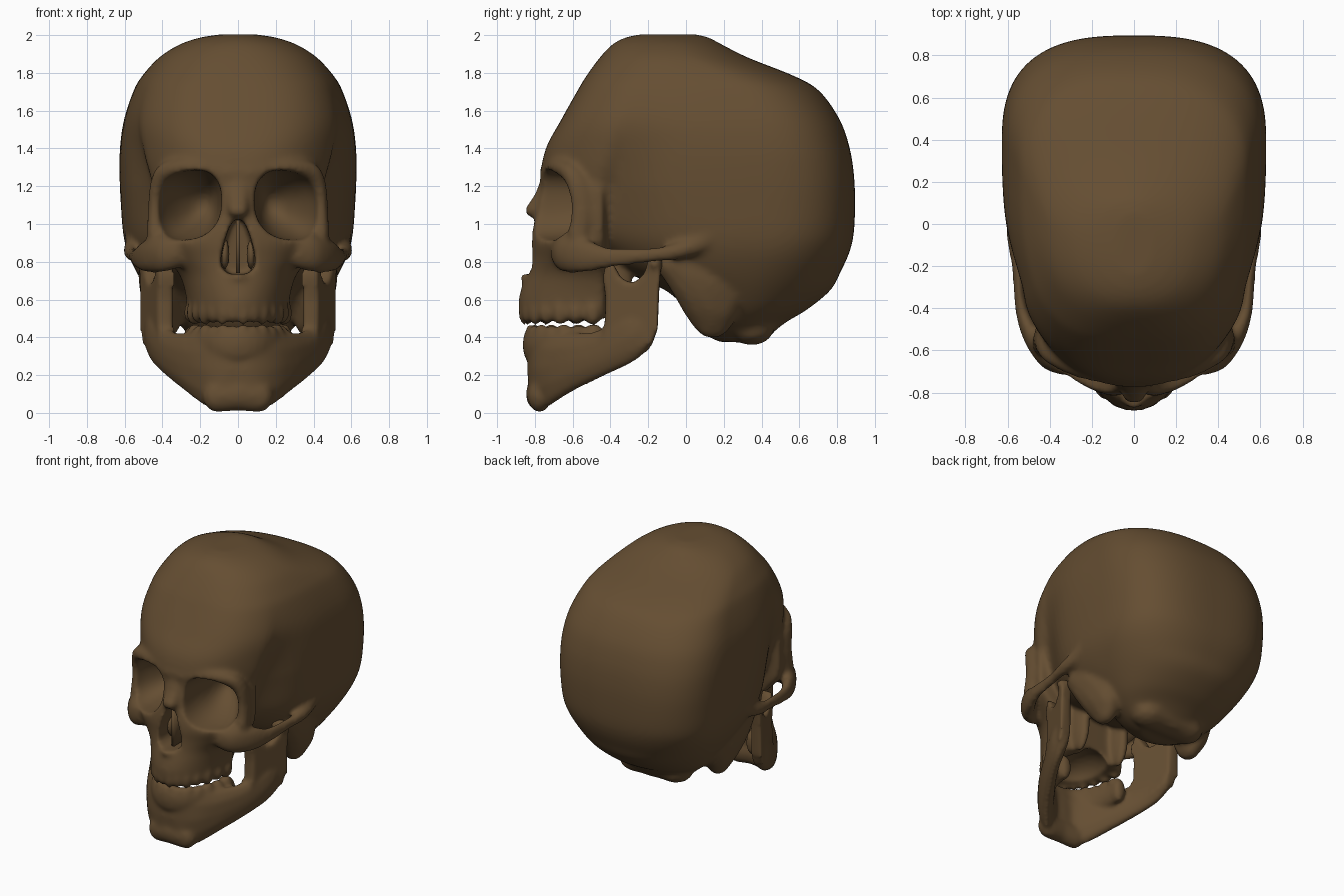
import bpy, bmesh, math
from mathutils import Matrix

if "Cube" in bpy.data.objects:
    bpy.data.objects.remove(bpy.data.objects["Cube"])

bone = bpy.data.materials.new("brown_bone")
bone.diffuse_color = (0.13, 0.076, 0.032, 1)
bone.use_nodes = True
bone.node_tree.nodes["Principled BSDF"].inputs["Base Color"].default_value = bone.diffuse_color


def spline(rows, steps):
    """Smooth curve through rows of numbers."""
    out = []
    for i in range(len(rows) - 1):
        a, b, c, d = (rows[min(max(i + k, 0), len(rows) - 1)] for k in (-1, 0, 1, 2))
        for s in range(steps):
            t = s / steps
            out.append([q + .5 * t * (r - p + t * (2 * p - 5 * q + 4 * r - w + t * (3 * (q - r) + w - p)))
                        for p, q, r, w in zip(a, b, c, d)])
    return out + [list(rows[-1])]


def power(v, n):
    return math.copysign(abs(v) ** (2 / n), v)


def loft(bm, rings):
    """Bridge closed rings and cap both ends."""
    vs = [[bm.verts.new(p) for p in ring] for ring in rings]
    n = len(vs[0])
    for a, b in zip(vs, vs[1:]):
        for i in range(n):
            j = (i + 1) % n
            bm.faces.new((a[i], a[j], b[j], b[i]))
    bm.faces.new(vs[0])
    bm.faces.new(vs[-1][::-1])


def slice_ring(z, yf, yb, w, yc, nf, nb, dent=0, n=96):
    """Horizontal egg-shaped section, optionally hollowed at the temples."""
    pts = []
    edge = -.47 + max(0, z - 1.2) * .28      # front edge of the temple hollow
    for i in range(n):
        a = 2 * math.pi * (i + .5) / n
        s, c = math.sin(a), math.cos(a)
        e = nb if s > 0 else nf
        y = yc + power(s, e) * ((yb - yc) if s > 0 else (yc - yf))
        x = w * power(c, e)
        v = y - edge - .09
        d = dent * math.exp(-(v / (.07 if v < 0 else .2)) ** 2 - ((z - 1.12) / .36) ** 2)
        pts.append((x - math.copysign(min(d, abs(x) * .5), x), y, z))
    return pts


def blob(bm, c, r, sub=2):
    bmesh.ops.create_icosphere(bm, subdivisions=sub, radius=1,
                               matrix=Matrix.Translation(c) @ Matrix.Diagonal((*r, 1)))


def chain(bm, rows, steps=8):
    """Rounded bar along rows of x, y, z, rx, ry, rz, on both sides."""
    for x, y, z, rx, ry, rz in spline(rows, steps):
        for s in (-1, 1):
            blob(bm, (s * x, y, z), (rx, ry, rz))


def arch(t, w, depth):
    return w * math.sin(t), -.45 - depth * math.cos(t)


def teeth(bm, w, depth, z, h):
    """Row of teeth along the dental arch."""
    for i in range(14):
        t = math.radians(-84 + 168 * i / 13)
        x, y = arch(t, w, depth)
        r = .03 + .012 * abs(t)
        blob(bm, (x, y, z), (r, r, h + .01 * (i % 2)), 3)


def make(name, bm):
    bmesh.ops.recalc_face_normals(bm, faces=bm.faces)
    me = bpy.data.meshes.new(name)
    bm.to_mesh(me)
    bm.free()
    ob = bpy.data.objects.new(name, me)
    bpy.context.collection.objects.link(ob)
    me.materials.append(bone)
    me.shade_smooth()
    return ob


def fuse(ob, cutters=(), voxel=.014, smooth=10):
    """Melt overlapping shells together, carve the cutters, and smooth."""
    def remesh():
        m = ob.modifiers.new("melt", 'REMESH')
        m.mode, m.voxel_size = 'VOXEL', voxel
    remesh()
    for c in cutters:
        c.hide_render = True
        m = ob.modifiers.new("carve", 'BOOLEAN')
        m.operation, m.object, m.solver = 'DIFFERENCE', c, 'EXACT'
    if cutters:
        remesh()
    m = ob.modifiers.new("soften", 'SMOOTH')
    m.factor, m.iterations = .5, smooth
    bpy.context.view_layer.update()
    me = bpy.data.meshes.new_from_object(ob.evaluated_get(bpy.context.evaluated_depsgraph_get()))
    ob.modifiers.clear()
    ob.data = me
    me.materials.clear()
    me.materials.append(bone)
    me.shade_smooth()
    for c in cutters:
        bpy.data.objects.remove(c)


# Braincase, lower part: height, front, back, half width, widest y, front and back roundness
bm = bmesh.new()
case = [(.375, .18, .42, .16, .3, 2, 2), (.42, .09, .455, .25, .3, 2, 2), (.48, .04, .53, .33, .3, 2.1, 2),
        (.55, -.0, .645, .405, .31, 2.2, 2.1), (.65, -.11, .765, .48, .32, 2.3, 2.2),
        (.75, -.33, .82, .54, .34, 2.3, 2.4), (.85, -.48, .865, .585, .37, 2.3, 2.5),
        (.95, -.6, .888, .608, .38, 2.3, 2.65), (1.1, -.71, .895, .62, .38, 2.3, 2.75),
        (1.25, -.765, .89, .627, .38, 2.35, 2.75), (1.4, -.742, .867, .625, .38, 2.55, 2.65)]
# Braincase, dome
case += [(1.55, -.662, .815, .604, .35, 2.95, 2.55), (1.7, -.578, .71, .555, .27, 3, 2.45),
         (1.78, -.53, .58, .51, .17, 2.8, 2.4), (1.88, -.457, .33, .42, 0, 2.4, 2.2),
         (1.95, -.39, .19, .31, -.06, 2.2, 2.1), (1.987, -.32, .12, .2, -.09, 2, 2),
         (2.004, -.24, .05, .09, -.1, 2, 2)]
loft(bm, [slice_ring(*r, .065) for r in spline(case, 5)])
# Midface and upper jaw: height, front, half width
face = [(.5, -.872, .255), (.58, -.887, .27), (.66, -.872, .285), (.74, -.845, .315), (.82, -.828, .385),
        (.9, -.826, .45), (1.0, -.81, .465), (1.1, -.78, .465), (1.2, -.767, .46),
        (1.28, -.772, .43), (1.36, -.742, .35), (1.44, -.68, .22)]
loft(bm, [slice_ring(z, yf, -.41, w, -.45, 2, 2.5) for z, yf, w in spline(face, 4)])
teeth(bm, .243, .41, .53, .06)
# Cheekbone and arch
chain(bm, [(.33, -.66, .85, .07, .06, .09), (.405, -.635, .84, .055, .055, .1),
           (.485, -.53, .83, .042, .06, .09), (.535, -.4, .822, .03, .05, .056),
           (.553, -.2, .834, .029, .04, .042), (.567, -.05, .855, .04, .06, .045),
           (.555, .09, .91, .045, .07, .05), (.56, .22, 1.02, .045, .07, .05)], 10)
# Outer eye rim and brow
chain(bm, [(.06, -.73, 1.27, .05, .045, .05), (.25, -.69, 1.3, .05, .045, .05),
           (.38, -.625, 1.28, .045, .05, .05), (.43, -.575, 1.21, .036, .06, .05),
           (.443, -.55, 1.08, .036, .06, .05), (.44, -.57, .94, .045, .06, .05)], 8)
# Nose bridge and spine
chain(bm, [(.012, -.72, 1.23, .06, .05, .05), (.012, -.757, 1.14, .055, .05, .04),
           (.012, -.805, 1.07, .046, .052, .034)], 6)
blob(bm, (0, -.845, .72), (.045, .035, .035))
# Ear region running down into the bump behind the ear
chain(bm, [(.43, -.02, .78, .1, .14, .09), (.43, .07, .7, .1, .17, .13),
           (.4, .13, .6, .1, .17, .14), (.375, .14, .52, .08, .12, .13)], 6)
# Base of the back, plates behind the palate
chain(bm, [(.0, .34, .45, .12, .13, .09), (.16, .35, .45, .13, .12, .095)], 4)
for s in (-1, 1):
    blob(bm, (s * .17, -.37, .68), (.045, .09, .2), 3)
cranium = make("cranium", bm)

# Hollows: eye sockets, nose opening, palate
cutters = []
for s in (-1, 1):
    bm = bmesh.new()
    rings = []
    for y, k, cx in spline([(-1, 1, .263), (-.72, 1, .263), (-.58, .9, .255), (-.46, .65, .225),
                            (-.38, .35, .2), (-.35, .1, .19)], 4):
        ring = []
        for i in range(40):
            a = 2 * math.pi * i / 40
            x = .176 * k * power(math.cos(a), 2.4)
            ring.append((s * (cx + x), y, 1.1 + .183 * k * power(math.sin(a), 2.4) - .14 * x))
        rings.append(ring)
    loft(bm, rings)
    cutters.append(make("eye_cutter", bm))
bm = bmesh.new()
loft(bm, [[(-w, -1, z), (w, -1, z), (w * .8, -.64, z), (-w * .8, -.64, z)] for z, w in
          spline([(.735, .05), (.77, .098), (.84, .1), (.94, .07), (1.0, .042), (1.025, .02)], 3)])
cutters.append(make("nose_cutter", bm))
bm = bmesh.new()
blob(bm, (0, -.57, .46), (.17, .23, .15), 3)
cutters.append(make("palate_cutter", bm))
fuse(cranium, cutters)

# Thin wall and scrolls inside the nose
bm = bmesh.new()
bmesh.ops.create_cube(bm, size=1, matrix=Matrix.Translation((0, -.7, .88)) @ Matrix.Diagonal((.022, .15, .28, 1)))
for s in (-1, 1):
    blob(bm, (s * .07, -.67, .84), (.025, .06, .08))
make("nose_wall", bm)

# Lower jaw: body, chin and tooth ridge
bm = bmesh.new()
chain(bm, [(.455, -.22, .43, .045, .06, .11), (.435, -.3, .395, .05, .06, .14), (.365, -.45, .315, .05, .06, .13),
           (.265, -.61, .265, .06, .06, .16), (.175, -.72, .235, .06, .06, .2),
           (.085, -.78, .23, .055, .055, .225), (0, -.785, .23, .055, .055, .22)], 14)
chain(bm, [(.11, -.775, .09, .08, .065, .09), (0, -.785, .1, .07, .065, .09)], 6)
chain(bm, [(*arch(math.radians(t), .24, .375), .36, .05, .042, .095) for t in range(0, 91, 9)], 2)
teeth(bm, .238, .373, .42, .045)
# Rear branch of the jaw with its two prongs, leaning in toward the front
outline = [(-.46, .33), (-.43, .48), (-.425, .6), (-.44, .72), (-.42, .81), (-.385, .79), (-.34, .71),
           (-.28, .685), (-.225, .73), (-.2, .8), (-.13, .8), (-.14, .68), (-.15, .44), (-.18, .37),
           (-.28, .31), (-.42, .27)]
for s in (-1, 1):
    loft(bm, [[(s * (x + .35 * (y + .15)), y, z) for y, z in outline] for x in (.435, .522)])
    blob(bm, (s * .47, -.165, .79), (.075, .045, .04))
fuse(make("lower_jaw", bm))
